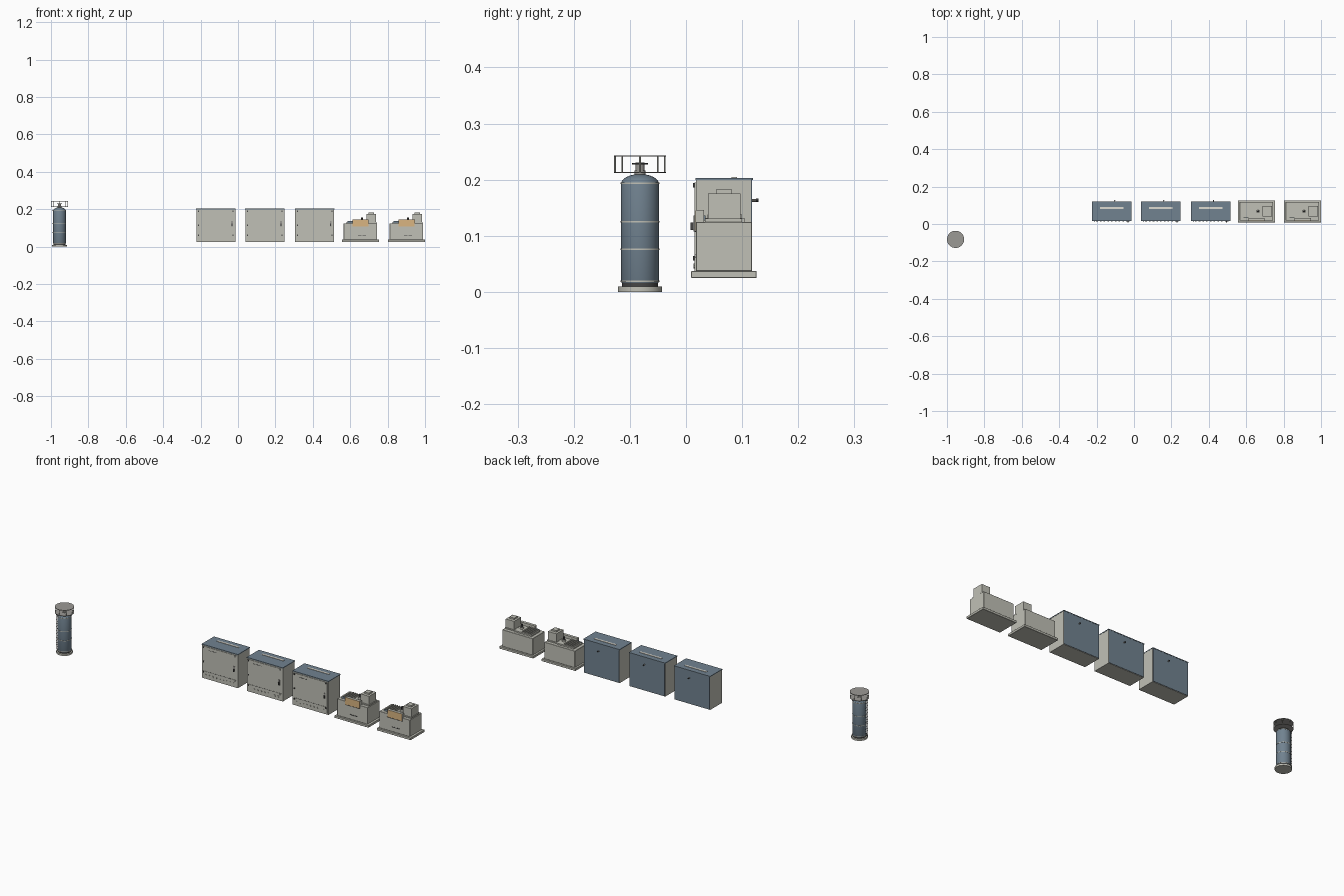
import bpy, bmesh, math
from mathutils import Vector

if "Cube" in bpy.data.objects:
    bpy.data.objects.remove(bpy.data.objects["Cube"])


def material(name, rgb):
    m = bpy.data.materials.new(name)
    m.diffuse_color = (*rgb, 1)
    m.use_nodes = True
    m.node_tree.nodes["Principled BSDF"].inputs["Base Color"].default_value = m.diffuse_color
    return m


GREY = material("warm grey paint", (0.53, 0.53, 0.47))
MID = material("mid grey metal", (0.33, 0.32, 0.30))
BLUE = material("slate blue paint", (0.165, 0.225, 0.28))
DARK = material("dark metal", (0.06, 0.06, 0.06))
CREAM = material("cream trim", (0.74, 0.72, 0.65))
TAN = material("tan panel", (0.70, 0.46, 0.22))


def finish(name, bm, mat, smooth=False):
    bmesh.ops.recalc_face_normals(bm, faces=bm.faces)
    me = bpy.data.meshes.new(name)
    bm.to_mesh(me)
    bm.free()
    ob = bpy.data.objects.new(name, me)
    bpy.context.collection.objects.link(ob)
    me.materials.append(mat)
    if smooth:
        bpy.ops.object.select_all(action='DESELECT')
        ob.select_set(True)
        bpy.context.view_layer.objects.active = ob
        bpy.ops.object.shade_smooth_by_angle(angle=math.radians(35))
    return ob


def box(name, x0, x1, y0, y1, z0, z1, mat, bevel=0):
    bm = bmesh.new()
    bmesh.ops.create_cube(bm, size=1)
    for v in bm.verts:
        v.co = ((x0 + x1) / 2 + v.co.x * (x1 - x0),
                (y0 + y1) / 2 + v.co.y * (y1 - y0),
                (z0 + z1) / 2 + v.co.z * (z1 - z0))
    if bevel:
        bmesh.ops.bevel(bm, geom=bm.edges[:], offset=bevel, segments=1, affect='EDGES')
    return finish(name, bm, mat)


def lathe(name, centre, profile, mat, steps=32):
    """Revolve (radius, height) pairs about a vertical axis."""
    bm = bmesh.new()
    vs = [bm.verts.new((r, 0, z)) for r, z in profile]
    es = [bm.edges.new(p) for p in zip(vs, vs[1:])]
    bmesh.ops.spin(bm, geom=vs + es, cent=(0, 0, 0), axis=(0, 0, 1),
                   angle=2 * math.pi, steps=steps)
    bmesh.ops.remove_doubles(bm, verts=bm.verts, dist=1e-5)
    bmesh.ops.translate(bm, verts=bm.verts, vec=(centre[0], centre[1], 0))
    return finish(name, bm, mat, True)


def disc(name, c, r, z0, z1, mat, steps=32):
    return lathe(name, c, [(0, z0), (r, z0), (r, z1), (0, z1)], mat, steps)


def rod(name, a, b, r, mat, sides=8):
    a, b = Vector(a), Vector(b)
    bm = bmesh.new()
    bmesh.ops.create_cone(bm, cap_ends=True, segments=sides, radius1=r, radius2=r,
                          depth=(b - a).length)
    rot = (b - a).to_track_quat('Z', 'Y')
    for v in bm.verts:
        v.co = rot @ v.co + (a + b) / 2
    return finish(name, bm, mat, True)


# Storage tank with domed ends
T = (-0.954, -0.082)
R = 0.034
dome = [(R * math.cos(t), 0.192 + 0.018 * math.sin(t))
        for t in [i * math.pi / 12 for i in range(6)]]
lathe("tank_body", T, [(0, 0.010), (0.026, 0.012), (0.032, 0.015), (R, 0.019)]
      + dome + [(0, 0.21)], BLUE)
disc("tank_base", T, 0.0395, 0, 0.010, GREY)
disc("tank_foot_ring", T, 0.0325, 0.010, 0.0155, DARK)
for z in (0.019, 0.076, 0.125, 0.194):
    lathe("tank_band", T, [(0.033, z - 0.0014), (0.0348, z - 0.0014),
                           (0.0348, z + 0.0014), (0.033, z + 0.0014)], GREY)

# Tank valve and top guard
disc("valve_neck", T, 0.010, 0.208, 0.216, MID, 16)
disc("valve_stem", T, 0.008, 0.216, 0.231, MID, 12)
disc("valve_wheel", T, 0.014, 0.227, 0.230, DARK, 16)
disc("guard_roof", T, 0.046, 0.241, 0.243, MID)
lathe("guard_floor", T, [(0.008, 0.212), (0.046, 0.212), (0.046, 0.2138), (0.008, 0.2138),
                         (0.008, 0.212)], MID)
for i in range(8):
    a = i * math.pi / 4
    x, y = T[0] + 0.0445 * math.cos(a), T[1] + 0.0445 * math.sin(a)
    rod("guard_post", (x, y, 0.213), (x, y, 0.242), 0.0014, GREY, 6)

# Ladder on the outer side of the tank
lx = T[0] - 0.041
for s in (-1, 1):
    rod("ladder_rail", (lx, T[1] + s * 0.009, 0.010), (lx, T[1] + s * 0.009, 0.213),
        0.0009, DARK, 6)
for i in range(16):
    z = 0.02 + i * 0.0122
    rod("ladder_rung", (lx, T[1] - 0.009, z), (lx, T[1] + 0.009, z), 0.0008, DARK, 6)
for z in (0.076, 0.125, 0.194):
    rod("ladder_bracket", (lx, T[1], z), (lx + 0.01, T[1], z), 0.001, DARK, 6)


def cabinet(cx):
    h = 0.1045
    box("cabinet_body", cx - h, cx + h, 0.018, 0.116, 0.025, 0.199, GREY)
    box("cabinet_back", cx - h + 0.002, cx + h - 0.002, 0.1155, 0.118, 0.027, 0.199, BLUE)
    box("cabinet_lid", cx - h - 0.001, cx + h + 0.001, 0.017, 0.119, 0.199, 0.203, BLUE)
    box("lid_strip", cx - 0.063, cx + 0.063, 0.081, 0.091, 0.2025, 0.205, CREAM)
    # Door and lower panel
    box("door", cx - 0.098, cx + 0.098, 0.0155, 0.019, 0.0655, 0.195, GREY)
    box("lower_panel", cx - 0.098, cx + 0.098, 0.0155, 0.019, 0.0305, 0.0645, GREY)
    box("door_groove", cx - 0.068, cx + 0.062, 0.0150, 0.016, 0.0642, 0.0658, DARK)
    box("door_label", cx - 0.064, cx - 0.018, 0.0148, 0.016, 0.1785, 0.1805, DARK)
    # Vent hoods along the bottom
    for i in range(9):
        x = cx - 0.08 + i * 0.02
        rod("vent_hood", (x, 0.0165, 0.046), (x, 0.0138, 0.046), 0.0045, GREY, 10)
    # Hinges and handle
    for z in (0.06, 0.115, 0.190):
        box("door_hinge", cx - 0.095, cx - 0.090, 0.0125, 0.016, z - 0.004, z + 0.004, DARK)
    box("handle_plate", cx + 0.081, cx + 0.090, 0.013, 0.016, 0.108, 0.136, MID)
    box("handle_grip", cx + 0.083, cx + 0.088, 0.008, 0.014, 0.110, 0.124, DARK)
    for z in (0.06, 0.190):
        box("door_latch", cx + 0.089, cx + 0.094, 0.0125, 0.016, z - 0.004, z + 0.004, DARK)
    # Rear cable spout
    rod("rear_spout", (cx + 0.015, 0.116, 0.163), (cx + 0.015, 0.126, 0.163), 0.0025, MID)
    rod("rear_spout_cap", (cx + 0.015, 0.125, 0.163), (cx + 0.015, 0.129, 0.163), 0.0032, DARK)


def machine(cx):
    # Plinth and housing
    box("machine_plinth", cx - 0.099, cx + 0.099, 0.009, 0.126, 0.025, 0.037, GREY, 0.001)
    box("machine_housing", cx - 0.090, cx + 0.088, 0.018, 0.118, 0.037, 0.125, GREY, 0.001)
    # Slatted deck on the left of the top
    box("deck", cx - 0.074, cx + 0.028, 0.034, 0.104, 0.1245, 0.132, GREY)
    for i in range(5):
        x = cx - 0.068 + i * 0.012
        box("deck_slat", x, x + 0.006, 0.038, 0.100, 0.132, 0.138, GREY)
    box("deck_front", cx - 0.070, cx - 0.044, 0.032, 0.0345, 0.127, 0.136, BLUE)
    disc("filler_collar", (cx + 0.008, 0.068), 0.009, 0.132, 0.141, GREY, 16)
    disc("filler_cap", (cx + 0.008, 0.068), 0.005, 0.141, 0.156, DARK, 12)
    # Operating console, tan on its front face only
    box("operating_console", cx - 0.043, cx + 0.044, 0.0175, 0.032, 0.108, 0.146, GREY)
    box("operating_panel", cx - 0.042, cx + 0.043, 0.0165, 0.018, 0.1085, 0.1455, TAN)
    box("panel_sill", cx - 0.043, cx + 0.044, 0.0155, 0.018, 0.1065, 0.1085, DARK)
    # Tower with cap
    box("tower_foot", cx + 0.030, cx + 0.085, 0.034, 0.100, 0.1245, 0.131, GREY)
    box("tower", cx + 0.033, cx + 0.082, 0.039, 0.097, 0.131, 0.175, GREY)
    box("tower_cap", cx + 0.044, cx + 0.071, 0.054, 0.081, 0.175, 0.183, GREY)
    # Front slots
    for x0 in (-0.014, 0.010):
        box("front_slot", cx + x0, cx + x0 + 0.019, 0.0165, 0.019, 0.060, 0.0635, DARK)


for cx in (-0.118, 0.144, 0.410):
    cabinet(cx)
for cx in (0.655, 0.901):
    machine(cx)
